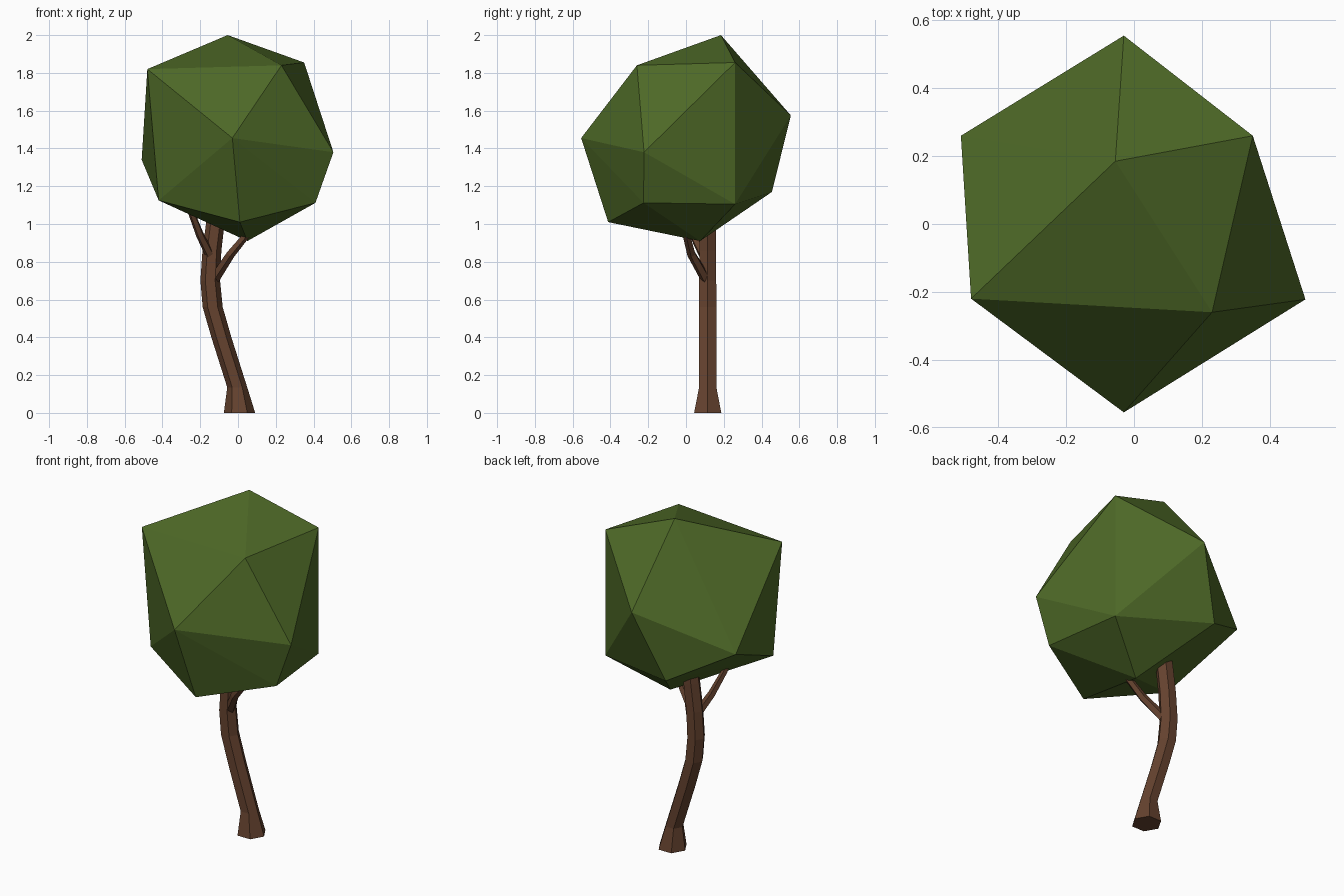
import bpy, bmesh, math
from mathutils import Vector, Quaternion

if "Cube" in bpy.data.objects:
    bpy.data.objects.remove(bpy.data.objects["Cube"])


def material(name, colour):
    m = bpy.data.materials.new(name)
    m.diffuse_color = (*colour, 1)
    m.use_nodes = True
    m.node_tree.nodes["Principled BSDF"].inputs["Base Color"].default_value = m.diffuse_color
    return m


def finish(bm, name, mat):
    bmesh.ops.recalc_face_normals(bm, faces=bm.faces[:])
    me = bpy.data.meshes.new(name)
    bm.to_mesh(me)
    bm.free()
    me.materials.append(mat)
    ob = bpy.data.objects.new(name, me)
    bpy.context.collection.objects.link(ob)
    return ob


def tube(name, path, sides, mat, level=False):
    """Faceted tube through (x, y, z, radius) points, rings level or square to the path."""
    bm = bmesh.new()
    pts = [Vector(p[:3]) for p in path]
    rings = []
    for i, p in enumerate(pts):
        d = pts[min(i + 1, len(pts) - 1)] - pts[max(i - 1, 0)]
        q = Quaternion() if level else d.to_track_quat('Z', 'Y')
        r = path[i][3]
        rings.append([bm.verts.new(p + q @ Vector((r * math.cos(a), r * math.sin(a), 0)))
                      for a in (2 * math.pi * k / sides for k in range(sides))])
    for lo, hi in zip(rings, rings[1:]):
        for k in range(sides):
            n = (k + 1) % sides
            bm.faces.new((lo[k], lo[n], hi[n], hi[k]))
    bm.faces.new(rings[0])
    bm.faces.new(rings[-1])
    return finish(bm, name, mat)


bark = material("bark brown", (0.13, 0.055, 0.028))
leaf = material("leaf green", (0.075, 0.14, 0.02))

# Trunk: hexagonal, flared foot, S-bend in x only
Y = 0.115
tube("trunk", [(0.008, Y, 0, 0.083), (-0.004, Y, 0.135, 0.053), (-0.088, Y, 0.4, 0.053),
               (-0.134, Y, 0.56, 0.053), (-0.147, Y, 0.70, 0.052), (-0.138, Y, 0.86, 0.05),
               (-0.118, Y, 1.02, 0.049), (-0.10, Y, 1.15, 0.045)], 6, bark, level=True)

# Branches
tube("right_branch", [(-0.13, 0.11, 0.70, 0.028), (-0.04, 0.03, 0.84, 0.024),
                      (0.05, 0.0, 0.95, 0.02), (0.10, -0.02, 1.05, 0.016)], 5, bark)
tube("left_branch", [(-0.14, 0.10, 0.82, 0.026), (-0.20, 0.04, 0.94, 0.022),
                     (-0.25, -0.01, 1.07, 0.018), (-0.27, -0.03, 1.15, 0.015)], 5, bark)

# Crown: irregular faceted ball, hull of its corner points
corners = [(-0.055, 0.185, 2.0), (0.35, 0.26, 1.855), (0.23, -0.26, 1.84), (-0.48, -0.22, 1.82),
           (-0.03, -0.555, 1.455), (0.505, -0.222, 1.38), (-0.03, 0.555, 1.575), (-0.51, 0.26, 1.34),
           (-0.42, -0.222, 1.125), (0.01, -0.412, 1.01), (0.41, -0.225, 1.112), (0.35, 0.26, 1.105),
           (-0.185, 0.455, 1.17), (0.05, 0.075, 0.91)]
bm = bmesh.new()
for c in corners:
    bm.verts.new(c)
bmesh.ops.convex_hull(bm, input=bm.verts[:])
finish(bm, "leaf_crown", leaf)
